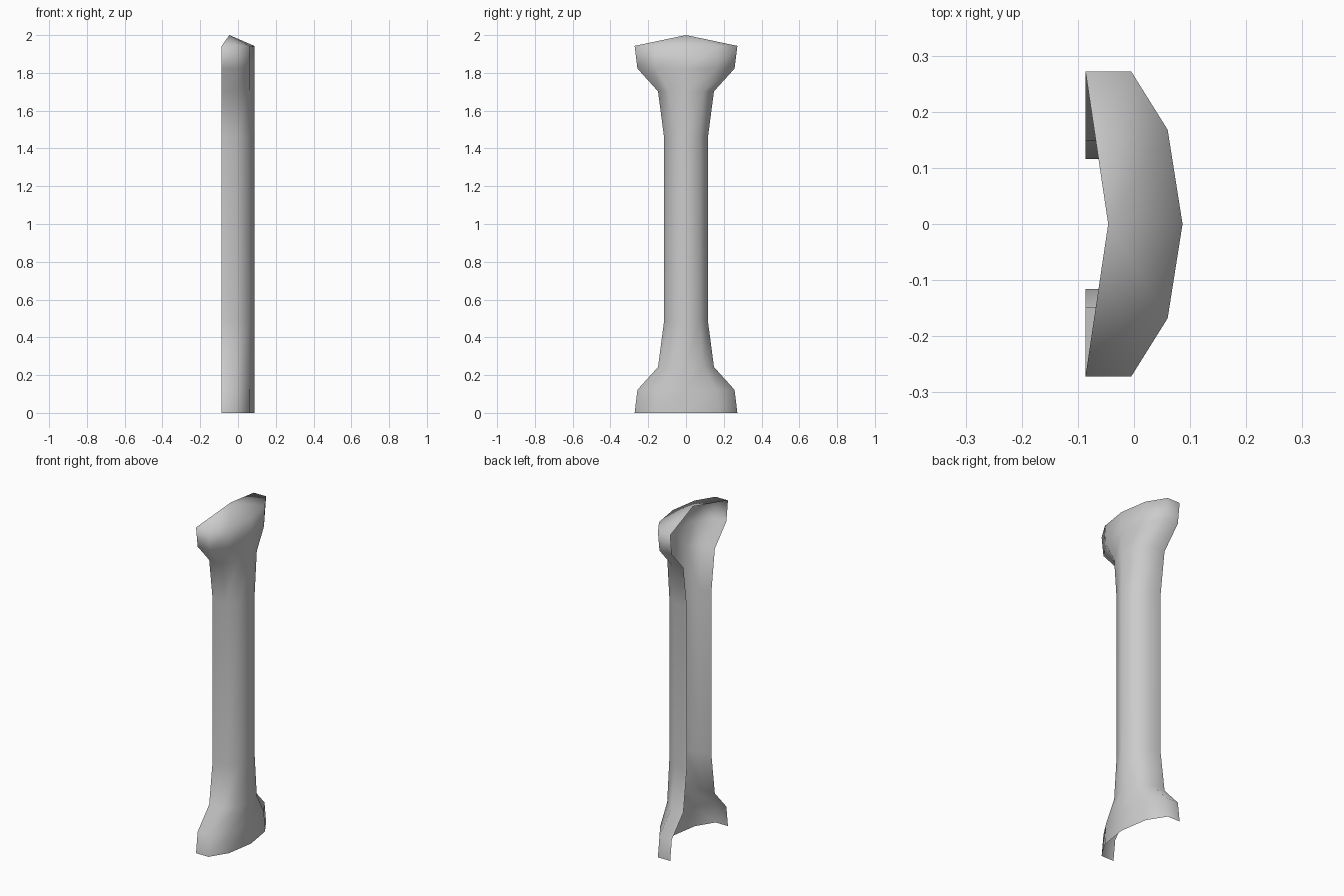
import bpy, bmesh

if "Cube" in bpy.data.objects:
    bpy.data.objects.remove(bpy.data.objects["Cube"])

# Half cross-section (x, y) from the open back edge to the front centre
HALF = [(-0.0865, 0.272), (-0.005, 0.272), (0.06, 0.168), (0.0865, 0.0)]

# Height and half-width of each ring
LEVELS = [(0, 0.272), (0.122, 0.257), (0.243, 0.148), (0.487, 0.116),
          (1.458, 0.116), (1.702, 0.148), (1.823, 0.257), (1.943, 0.272)]


def ring(bm, z, width):
    half = [(x, y * width / 0.272) for x, y in HALF]
    outline = [(x, -y) for x, y in half] + half[-2::-1]
    return [bm.verts.new((x, y, z)) for x, y in outline]


bm = bmesh.new()

# Open-backed shell
rings = [ring(bm, z, w) for z, w in LEVELS]
for lo, hi in zip(rings, rings[1:]):
    for i in range(len(lo) - 1):
        bm.faces.new((lo[i], lo[i + 1], hi[i + 1], hi[i]))

# Sloping cap fanned from the peak at the back
peak = bm.verts.new((-0.046, 0, 2.0))
top = rings[-1]
for i in range(len(top) - 1):
    bm.faces.new((top[i], top[i + 1], peak))

# Smooth shading throughout
for face in bm.faces:
    face.smooth = True

mesh = bpy.data.meshes.new("half_column")
bm.to_mesh(mesh)
bm.free()
column = bpy.data.objects.new("half_column", mesh)
bpy.context.collection.objects.link(column)
